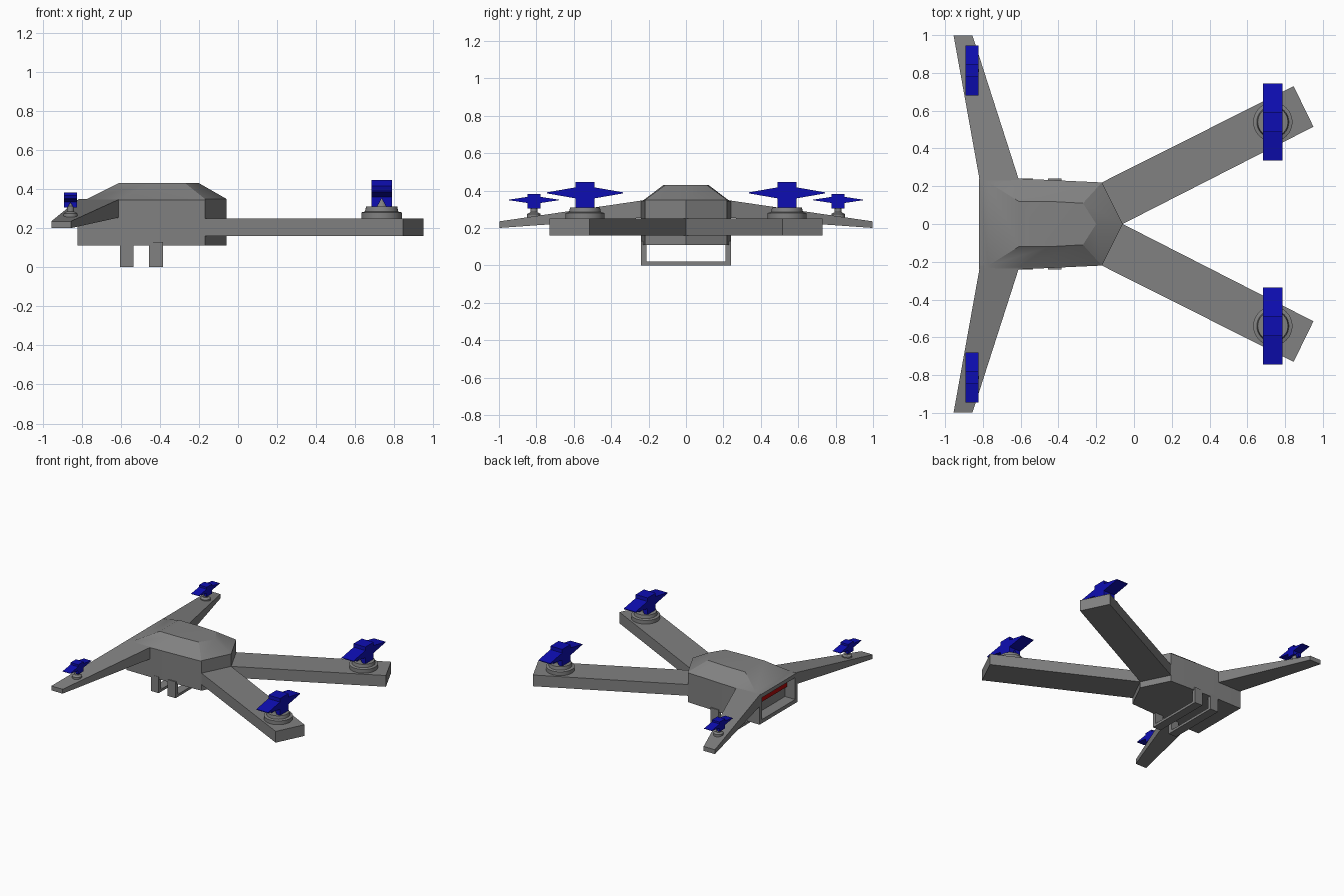
import bpy, bmesh, math
from mathutils import Vector

cube = bpy.data.objects.get("Cube")
if cube:
    bpy.data.objects.remove(cube)


def material(name, rgb):
    m = bpy.data.materials.new(name)
    m.use_nodes = True
    m.diffuse_color = (*rgb, 1)
    m.node_tree.nodes["Principled BSDF"].inputs["Base Color"].default_value = (*rgb, 1)
    return m


GREY = material("grey shell", (0.22, 0.22, 0.22))
BLUE = material("propeller blue", (0.004, 0.004, 0.45))
RED = material("battery red", (0.42, 0.003, 0.003))


def finish(name, bm, mat, smooth=True):
    bmesh.ops.recalc_face_normals(bm, faces=bm.faces)
    me = bpy.data.meshes.new(name)
    bm.to_mesh(me)
    bm.free()
    me.materials.append(mat)
    ob = bpy.data.objects.new(name, me)
    bpy.context.collection.objects.link(ob)
    if smooth:
        bpy.ops.object.select_all(action="DESELECT")
        ob.select_set(True)
        bpy.context.view_layer.objects.active = ob
        bpy.ops.object.shade_smooth_by_angle(angle=math.radians(30))
    return ob


def loft(bm, rings):
    """Join equal-length point rings into a closed solid."""
    loops = [[bm.verts.new(p) for p in ring] for ring in rings]
    for a, b in zip(loops, loops[1:]):
        for i in range(len(a)):
            j = (i + 1) % len(a)
            bm.faces.new((a[i], a[j], b[j], b[i]))
    bm.faces.new(loops[0][::-1])
    bm.faces.new(loops[-1])


def at_height(outline, z):
    return [(x, y, z) for x, y in outline]


def mirrored(half):
    """Complete a plan outline whose first point lies on the centre line."""
    return half + [(x, -y) for x, y in reversed(half[1:])]


def box(bm, lo, hi):
    plan = [(lo[0], lo[1]), (hi[0], lo[1]), (hi[0], hi[1]), (lo[0], hi[1])]
    loft(bm, [at_height(plan, lo[2]), at_height(plan, hi[2])])


# Body walls and bevelled roof
wall = mirrored([(-0.06, 0), (-0.17, 0.22), (-0.6, 0.24), (-0.82, 0.24)])
roof = mirrored([(-0.06, 0), (-0.17, 0.22), (-0.6, 0.225), (-0.77, 0.22)])
deck = mirrored([(-0.2, 0), (-0.27, 0.11), (-0.45, 0.12), (-0.61, 0.12)])
bm = bmesh.new()
loft(bm, [at_height(wall, 0.11), at_height(wall, 0.345),
          at_height(roof, 0.35), at_height(deck, 0.43)])
# Battery bay pressed into the rear wall
bm.normal_update()
rear = [f for f in bm.faces if all(abs(v.co.x + 0.82) < 1e-4 for v in f.verts)]
bmesh.ops.inset_region(bm, faces=rear, thickness=0.03, use_even_offset=True)
for v in rear[0].verts:
    v.co.x = -0.82
bay = bmesh.ops.extrude_face_region(bm, geom=rear)
for v in bay["geom"]:
    if isinstance(v, bmesh.types.BMVert):
        v.co.x += 0.09
bmesh.ops.delete(bm, geom=rear, context="FACES")
finish("body", bm, GREY)

bm = bmesh.new()
box(bm, (-0.75, -0.205, 0.225), (-0.72, 0.205, 0.31))
finish("battery", bm, RED)

# Landing skids: U-shaped frames across the underside
for name, x in (("rear_skid", -0.57), ("front_skid", -0.42)):
    bm = bmesh.new()
    u = [(-0.24, 0.13), (-0.24, 0), (0.24, 0), (0.24, 0.13),
         (0.21, 0.13), (0.21, 0.02), (-0.21, 0.02), (-0.21, 0.13)]
    loft(bm, [[(x + dx, y, z) for y, z in u] for dx in (-0.035, 0.035)])
    finish(name, bm, GREY, False)


def motor(name, centre, steps):
    """Stacked turned motor mount; steps are (radius, height) pairs."""
    bm = bmesh.new()
    n = 32
    loft(bm, [[(centre[0] + r * math.cos(math.tau * i / n),
                centre[1] + r * math.sin(math.tau * i / n), z) for i in range(n)]
              for r, z in steps])
    finish(name, bm, GREY)


def propeller(name, centre, half_width, hub, span, z0, z1):
    """Notched hub with two blades that thin to an edge."""
    bm = bmesh.new()
    cx, cy = centre
    w, h = half_width, z1 - z0
    profile = [(-w, z0), (-w * 0.45, z0), (0, z0 + h * 0.33), (w * 0.45, z0),
               (w, z0), (w, z1), (-w, z1)]
    loft(bm, [[(cx + x, cy + s * hub, z) for x, z in profile] for s in (-1, 1)])
    mid = z0 + h * 0.58
    for s in (-1, 1):
        loft(bm, [[(cx + x, cy + s * d, mid + z)
                   for x, z in ((-w, -t), (w, -t), (w, t), (-w, t))]
                  for d, t in ((hub * 0.9, h * 0.22), (span, h * 0.02))])
    finish(name, bm, BLUE, False)


for side, s in (("left", 1), ("right", -1)):
    # Broad level arms
    plan = [(-0.06, 0), (0.95, 0.515 * s), (0.845, 0.73 * s), (-0.17, 0.22 * s)]
    bm = bmesh.new()
    loft(bm, [at_height(plan, 0.16), at_height(plan, 0.25)])
    finish("wide_arm_" + side, bm, GREY, False)
    # Slender drooping arms
    bm = bmesh.new()
    loft(bm, [[(-0.815, y * s, lo), (x, y * s, lo), (x, y * s, hi), (-0.815, y * s, hi)]
              if y < 0.5 else
              [(-0.955, y * s, lo), (x, y * s, lo), (x, y * s, hi), (-0.955, y * s, hi)]
              for x, y, lo, hi in ((-0.605, 0.22, 0.255, 0.349), (-0.855, 0.998, 0.2, 0.235))])
    finish("slender_arm_" + side, bm, GREY, False)
    # Motors and propellers
    big, small = (0.735, 0.54 * s), (-0.857, 0.813 * s)
    motor("large_motor_" + side, big,
          [(0.104, 0.24), (0.104, 0.28), (0.085, 0.285), (0.08, 0.31),
           (0.03, 0.31), (0.004, 0.352)])
    motor("small_motor_" + side, small,
          [(0.036, 0.24), (0.036, 0.275), (0.018, 0.285), (0.018, 0.312), (0.003, 0.33)])
    propeller("large_propeller_" + side, big, 0.052, 0.052, 0.203, 0.308, 0.445)
    propeller("small_propeller_" + side, small, 0.034, 0.034, 0.133, 0.305, 0.382)
